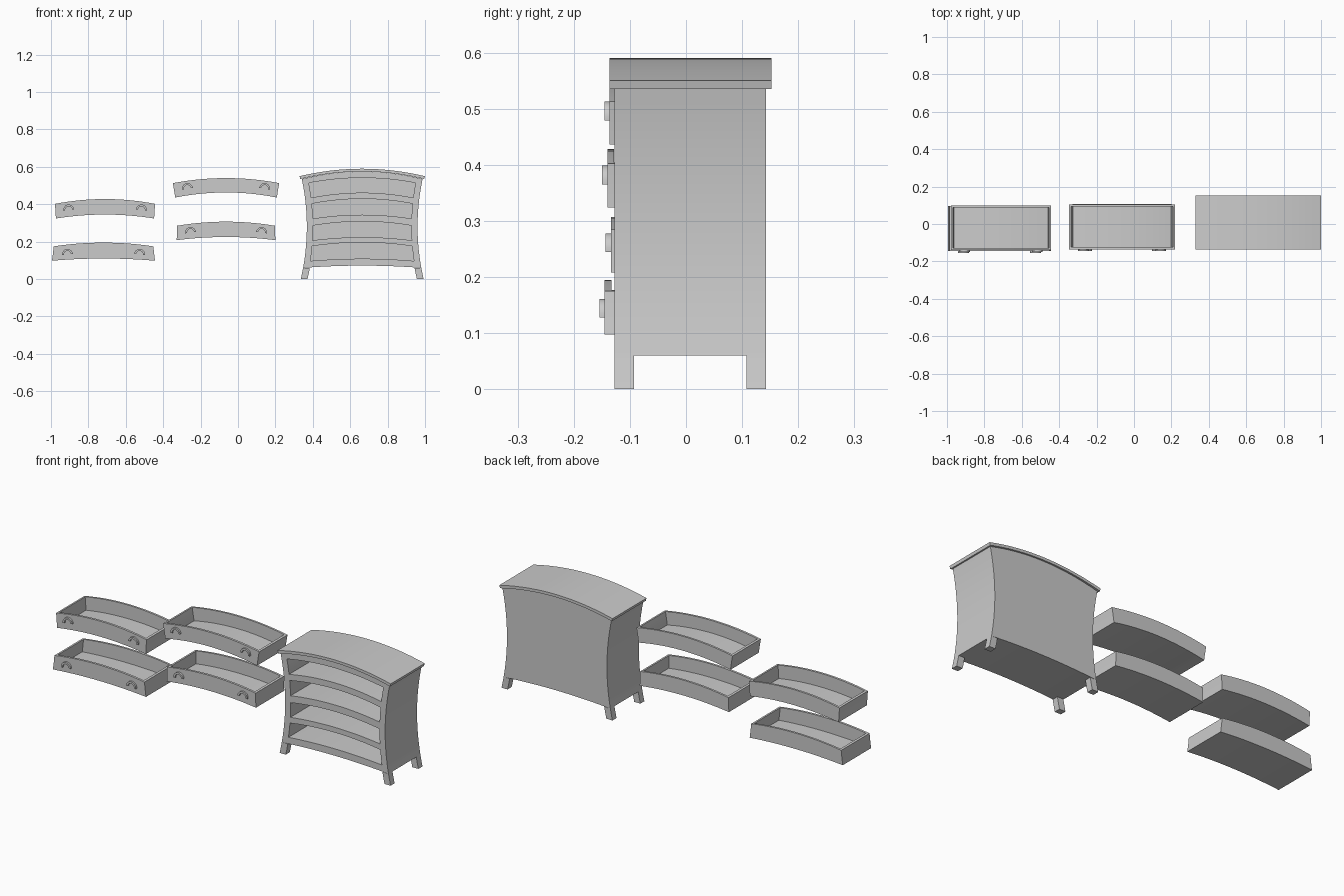
import bpy, bmesh, math

if "Cube" in bpy.data.objects:
    bpy.data.objects.remove(bpy.data.objects["Cube"])

CAB_X = 0.664                      # centre of the cabinet


def side(z):
    """Half width of the waisted cabinet at height z."""
    return 0.296 + 0.028 * ((z - 0.28) / 0.26) ** 2


def prism(name, pts, y0, y1, cx=0.0):
    """Extrude an xz outline along y."""
    bm = bmesh.new()
    face = bm.faces.new([bm.verts.new((x + cx, y0, z)) for x, z in pts])
    ext = bmesh.ops.extrude_face_region(bm, geom=[face])
    vs = [g for g in ext["geom"] if isinstance(g, bmesh.types.BMVert)]
    bmesh.ops.translate(bm, verts=vs, vec=(0, y1 - y0, 0))
    bmesh.ops.recalc_face_normals(bm, faces=bm.faces[:])
    me = bpy.data.meshes.new(name)
    bm.to_mesh(me)
    bm.free()
    ob = bpy.data.objects.new(name, me)
    bpy.context.collection.objects.link(ob)
    return ob


def band(zb, rb, zt, rt, inset, n=16, m=6):
    """Outline with arched bottom and top (end height, rise) and waisted sides."""
    half = lambda z: side(z) - inset
    hb, ht = half(zb), half(zt)
    ts = [-1 + 2 * i / n for i in range(n + 1)]
    pts = [(t * hb, zb + rb * (1 - t * t)) for t in ts]
    zs = [zb + (zt - zb) * j / m for j in range(1, m)]
    pts += [(half(z), z) for z in zs]
    pts += [(-t * ht, zt + rt * (1 - t * t)) for t in ts]
    pts += [(-half(z), z) for z in reversed(zs)]
    return pts


def cut(ob, cutters):
    """Subtract the cutters, then remove them."""
    bpy.context.view_layer.objects.active = ob
    for c in cutters:
        c.hide_render = True
        mod = ob.modifiers.new("cut", 'BOOLEAN')
        mod.operation, mod.solver, mod.object = 'DIFFERENCE', 'EXACT', c
        bpy.ops.object.modifier_apply(modifier=mod.name)
        bpy.data.objects.remove(c)


# name, bottom (z, rise), top (z, rise), centre x, front y, handle base z
DRAWERS = [
    ("drawer_1", 0.436, 0.027, 0.513, 0.027, -0.064, -0.136, 0.483),
    ("drawer_2", 0.324, 0.021, 0.402, 0.026, -0.711, -0.140, 0.369),
    ("drawer_3", 0.208, 0.017, 0.285, 0.022, -0.064, -0.134, 0.248),
    ("drawer_4", 0.098, 0.012, 0.175, 0.020, -0.719, -0.145, 0.131),
]

# cabinet body with four drawer openings
body = prism("cabinet_body", band(0.06, 0.012, 0.535, 0.04, 0, m=16), -0.127, 0.143, CAB_X)
cut(body, [prism("opening", band(zb - .001, rb, zt + .001, rt, 0.033), -0.2, 0.122, CAB_X)
           for _, zb, rb, zt, rt, *_ in DRAWERS])

# arched top slab
ts = [-1 + i / 12 for i in range(25)]
slab = [(t * 0.331, 0.535 + 0.04 * (1 - t * t)) for t in ts]
slab += [(-t * 0.335, 0.55 + 0.04 * (1 - t * t)) for t in ts]
top = prism("cabinet_top", slab, -0.136, 0.152, CAB_X)

# four splayed legs
smooth = [body, top]
zs = [0.0, 0.02, 0.04, 0.0605]
for s, sx in ((-1, "left"), (1, "right")):
    leg = [(s * side(z), z) for z in zs] + [(s * (side(z) - 0.036), z) for z in reversed(zs)]
    smooth.append(prism("front_leg_" + sx, leg, -0.127, -0.093, CAB_X))
    smooth.append(prism("back_leg_" + sx, leg, 0.108, 0.143, CAB_X))

# drawers with hollow trays and arched handles
for name, zb, rb, zt, rt, cx, y, hz in DRAWERS:
    box = prism(name, band(zb, rb, zt, rt, 0.034), y, y + 0.24, cx)
    cut(box, [prism("hollow", band(zb + 0.01, rb, zt + 0.04, rt, 0.046), y + 0.012, y + 0.229, cx)])
    smooth.append(box)
    half = side(zt) - 0.034
    hx = 0.724 * half
    for s in (-1, 1):
        tilt = math.atan(-2 * rt * s * hx / half ** 2)
        arc = [math.pi * i / 12 for i in range(13)]
        ring = [(0.029 * math.cos(a), 0.03 * math.sin(a)) for a in arc]
        ring += [(0.019 * math.cos(a), 0.02 * math.sin(a)) for a in reversed(arc)]
        c, d = math.cos(tilt), math.sin(tilt)
        ring = [(s * hx + u * c - v * d, hz + u * d + v * c) for u, v in ring]
        smooth.append(prism(name + "_handle", ring, y - 0.0095, y + 0.001, cx))

# smooth curves, crisp edges
bpy.ops.object.select_all(action='DESELECT')
for ob in smooth:
    ob.select_set(True)
bpy.context.view_layer.objects.active = body
bpy.ops.object.shade_smooth_by_angle(angle=math.radians(30))
